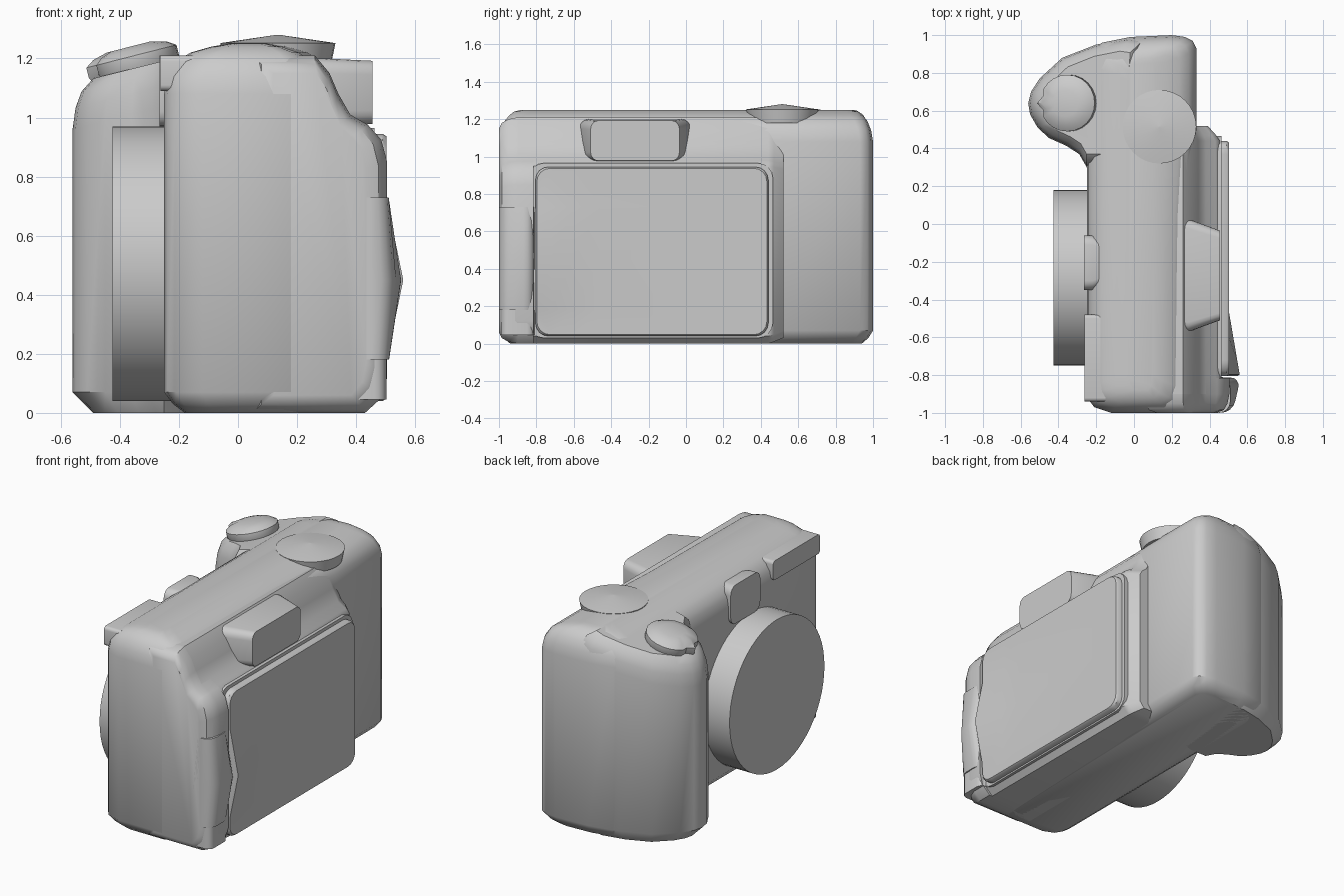
import bpy, bmesh, math
from mathutils import Vector

if "Cube" in bpy.data.objects:
    bpy.data.objects.remove(bpy.data.objects["Cube"], do_unlink=True)

grey = bpy.data.materials.new("light_grey")
grey.use_nodes = True
COLOUR = (0.6, 0.6, 0.6, 1)
grey.diffuse_color = COLOUR
grey.node_tree.nodes["Principled BSDF"].inputs["Base Color"].default_value = COLOUR

# Placement of a 2D outline (u, v) at depth w along each axis
AXES = {
    "x": lambda u, v, w: (w, u, v),
    "y": lambda u, v, w: (u, w, v),
    "z": lambda u, v, w: (u, v, w),
}


def finish(name, bm, angle=38):
    bmesh.ops.recalc_face_normals(bm, faces=bm.faces)
    mesh = bpy.data.meshes.new(name)
    bm.to_mesh(mesh)
    bm.free()
    mesh.materials.append(grey)
    ob = bpy.data.objects.new(name, mesh)
    bpy.context.collection.objects.link(ob)
    bpy.ops.object.select_all(action="DESELECT")
    ob.select_set(True)
    bpy.context.view_layer.objects.active = ob
    bpy.ops.object.shade_smooth_by_angle(angle=math.radians(angle))
    return ob


def loft_mesh(outline, levels, axis="z", slope=0):
    """Stack copies of an outline; each level is (depth, inset u, inset v, slope weight)."""
    us, vs = zip(*outline)
    cu, cv = (min(us) + max(us)) / 2, (min(vs) + max(vs)) / 2
    hu, hv = max(us) - cu, max(vs) - cv
    bm = bmesh.new()
    rings = []
    for w, iu, iv, k in levels:
        ring = []
        for u, v in outline:
            a = cu + (u - cu) * (hu - iu) / hu
            b = cv + (v - cv) * (hv - iv) / hv
            ring.append(bm.verts.new(AXES[axis](a, b, w + slope * k * a)))
        rings.append(ring)
    n = len(outline)
    for r, s in zip(rings, rings[1:]):
        for i in range(n):
            j = (i + 1) % n
            bm.faces.new((r[i], r[j], s[j], s[i]))
    bm.faces.new(rings[0])
    bm.faces.new(rings[-1])
    return bm


def loft(name, outline, levels, axis="z", slope=0):
    return finish(name, loft_mesh(outline, levels, axis, slope))


def round_rect(u0, u1, v0, v1, r, steps=4):
    pts = []
    corners = [(u1 - r, v1 - r), (u0 + r, v1 - r), (u0 + r, v0 + r), (u1 - r, v0 + r)]
    for q, (u, v) in enumerate(corners):
        for i in range(steps + 1):
            a = math.pi / 2 * (q + i / steps)
            pts.append((u + r * math.cos(a), v + r * math.sin(a)))
    return pts


def circle(u, v, r, n=32):
    return [(u + r * math.cos(math.tau * i / n), v + r * math.sin(math.tau * i / n))
            for i in range(n)]


def bulge(bm):
    """Raise a shallow peak on the rear surface beside the hinge."""
    peak = Vector((-0.8, 0.45))
    for z in (0.18, 0.45, 0.73):
        cut(bm, (0, 0, z), (0, 0, 1))
    for y in (-0.72, -0.6, -0.46):
        cut(bm, (0, y, 0), (0, 1, 0))
    for v in bm.verts:
        if v.co.x > 0.47:
            dy, dz = v.co.y - peak.x, abs(v.co.z - peak.y)
            fy = 1 - (dy / 0.34 if dy > 0 else -dy / 0.25)
            v.co.x += 0.058 * max(0, fy) * max(0, 1 - dz / 0.28)


def cut(bm, co, no):
    bmesh.ops.bisect_plane(bm, geom=bm.verts[:] + bm.edges[:] + bm.faces[:],
                           plane_co=co, plane_no=no)


# Main body
loft("camera_body",
     [(0.33, 0.93), (0.31, 0.97), (0.27, 0.99), (0.2, 1), (-0.02, 0.99), (-0.17, 0.96),
      (-0.23, 0.92), (-0.25, 0.86), (-0.25, -0.88), (-0.24, -0.93), (-0.21, -0.97),
      (-0.12, -1), (0.18, -1), (0.25, -0.97), (0.28, -0.9), (0.295, 0.04), (0.33, 0.5)],
     [(0, 0.07, 0.06, 0), (0.03, 0.03, 0.025, 0), (0.07, 0, 0, 0), (1.08, 0, 0, 0),
      (1.14, 0.01, 0.01, 0), (1.19, 0.04, 0.03, 0), (1.22, 0.09, 0.055, 0),
      (1.24, 0.16, 0.08, 0), (1.25, 0.22, 0.12, 0)])

# Hand grip with a sloping top
loft("hand_grip",
     [(0, 0.33), (0.05, 0.975), (-0.02, 0.985), (-0.2, 0.95), (-0.38, 0.88), (-0.5, 0.77),
      (-0.545, 0.7), (-0.56, 0.64), (-0.55, 0.58), (-0.51, 0.51), (-0.45, 0.455),
      (-0.36, 0.415), (-0.29, 0.37), (-0.25, 0.3), (-0.1, 0.3)],
     [(0, 0.07, 0.06, 0), (0.07, 0, 0, 0), (1.1, 0, 0, 1), (1.17, 0.01, 0.01, 1),
      (1.22, 0.03, 0.03, 1), (1.255, 0.07, 0.07, 1)], slope=0.25)

# Rear housing behind the screen and the thicker hinge end
SHOULDER = [(0.38, 1.01), (0.34, 1.08), (0.31, 1.15), (0.26, 1.21), (0.05, 1.21)]
loft("rear_housing",
     [(0.05, 0), (0.41, 0), (0.455, 0.04), (0.455, 0.95), (0.43, 0.98)] + SHOULDER,
     [(-0.9, 0, 0, 0), (0.44, 0, 0, 0), (0.47, 0.02, 0.01, 0), (0.52, 0.065, 0.03, 0)], "y")
loft("hinge_end",
     [(0.05, 0), (0.43, 0), (0.485, 0.05), (0.505, 0.12), (0.505, 0.85), (0.485, 0.925),
      (0.44, 0.975)] + SHOULDER,
     [(-1, 0.07, 0.06, 0), (-0.985, 0.03, 0.03, 0), (-0.95, 0.01, 0.01, 0),
      (-0.9, 0, 0, 0), (-0.815, 0, 0, 0)], "y")

# Screen with its backing plate
loft("screen_backing", round_rect(-0.84, 0.465, 0.03, 0.965, 0.08),
     [(0.42, 0, 0, 0), (0.462, 0, 0, 0)], "x")
screen = loft_mesh(round_rect(-0.805, 0.44, 0.04, 0.945, 0.07),
                   [(0.44, 0, 0, 0), (0.49, 0, 0, 0), (0.502, 0.008, 0.008, 0)], "x")
bulge(screen)
finish("screen", screen)

# Hinge and the small foot under it
hinge = loft_mesh(round_rect(0.335, 0.51, -1.0, -0.81, 0.06),
                  [(0.18, 0, 0, 0), (0.73, 0, 0, 0)])
bulge(hinge)
finish("screen_hinge", hinge)
loft("hinge_foot", round_rect(0.345, 0.502, -0.99, -0.81, 0.04),
     [(0.045, 0, 0, 0), (0.18, 0, 0, 0)])

# Viewfinder eyepiece
loft("viewfinder", round_rect(-0.57, 0.025, 0.97, 1.2, 0.05),
     [(0.22, 0, 0, 0), (0.29, 0, 0, 0), (0.455, 0.06, 0.008, 0)], "x")

# Lens and front windows
loft("lens", circle(-0.285, 0.505, 0.465, 56),
     [(-0.2, 0, 0, 0), (-0.425, 0, 0, 0)], "x")
loft("front_window", round_rect(-0.35, -0.06, 0.97, 1.21, 0.05),
     [(-0.15, 0.04, 0.01, 0), (-0.22, 0, 0, 0), (-0.265, 0, 0, 0)], "x")
loft("flash_window", round_rect(-0.94, -0.48, 1.09, 1.21, 0.02),
     [(-0.15, 0, 0, 0), (-0.262, 0, 0, 0)], "x")

# Top controls
loft("mode_dial", circle(0.135, 0.515, 0.195),
     [(1.18, 0.015, 0.015, 0), (1.252, 0, 0, 0), (1.28, 0.19, 0.19, 0)])
button = [(max(u, -0.13), v) for u, v in circle(0, 0, 0.15, 24)]
button = [(u - 0.035 if abs(v) < 0.03 and u < 0 else u, v) for u, v in button]
shutter = loft("shutter_button", button,
               [(-0.04, 0.02, 0.02, 0), (0, 0, 0, 0), (0.035, 0, 0, 0),
                (0.055, 0.03, 0.03, 0), (0.068, 0.08, 0.08, 0)])
shutter.location = (-0.345, 0.64, 1.175)
shutter.rotation_euler = (0, -0.25, 0)
